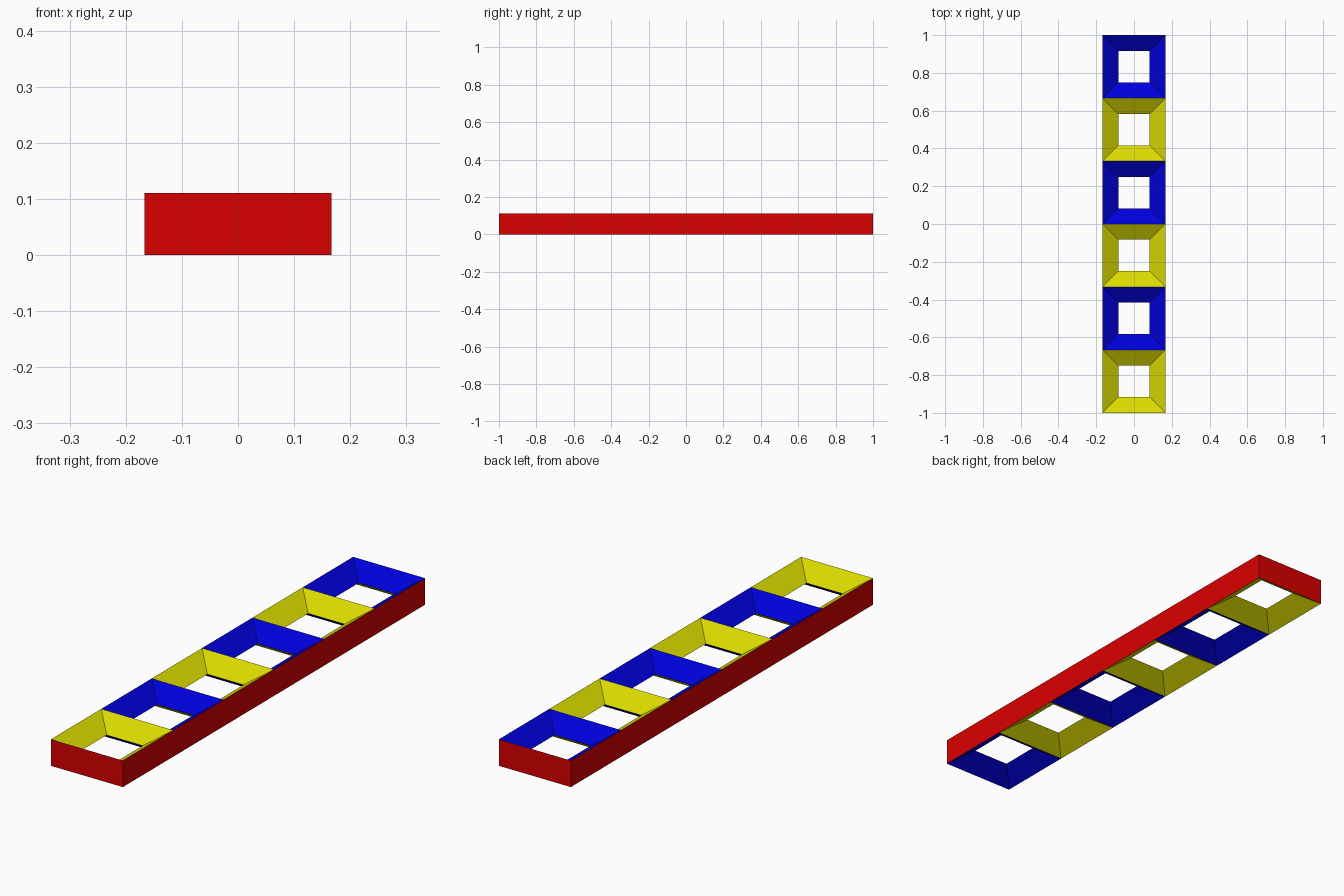
import bpy
import bmesh

cube = bpy.data.objects.get("Cube")
if cube:
    bpy.data.objects.remove(cube, do_unlink=True)

CELL = 1 / 3        # side of one square cell
HEIGHT = 1 / 9
COUNT = 6


def material(name, rgb):
    m = bpy.data.materials.new(name)
    m.use_nodes = True
    m.diffuse_color = (*rgb, 1)
    m.node_tree.nodes["Principled BSDF"].inputs["Base Color"].default_value = (*rgb, 1)
    return m


red = material("red", (0.7, 0, 0))
blue = material("blue", (0, 0, 0.7))
yellow = material("yellow", (0.7, 0.7, 0))


def square_rings(name, half_x, half_y, levels, mats, y=0):
    """Bridge a stack of rectangles given as (scale, z), one material per band."""
    bm = bmesh.new()
    corners = [(-1, -1), (1, -1), (1, 1), (-1, 1)]
    rings = [[bm.verts.new((sx * half_x * s, sy * half_y * s, z)) for sx, sy in corners]
             for s, z in levels]
    for i, (first, second) in enumerate(zip(rings, rings[1:])):
        for k in range(4):
            n = (k + 1) % 4
            face = bm.faces.new((first[k], first[n], second[n], second[k]))
            face.material_index = i
    mesh = bpy.data.meshes.new(name)
    bm.to_mesh(mesh)
    bm.free()
    for m in mats:
        mesh.materials.append(m)
    obj = bpy.data.objects.new(name, mesh)
    obj.location.y = y
    bpy.context.collection.objects.link(obj)


# Outer walls, open above and below, facing outward
square_rings("outer_walls", CELL / 2, CELL * COUNT / 2, [(1, 0), (1, HEIGHT)], [red])

# Cells: slopes from the top and bottom edges meet at a square opening at mid height,
# with the two colours swapped between the top and the underside
profile = [(1, HEIGHT), (0.5, HEIGHT / 2), (1, 0)]
for i in range(COUNT):
    top, under = (blue, yellow) if i % 2 else (yellow, blue)
    square_rings(f"cell_{i + 1}", CELL / 2, CELL / 2, profile, [top, under],
                 y=-1 + CELL * (i + 0.5))
